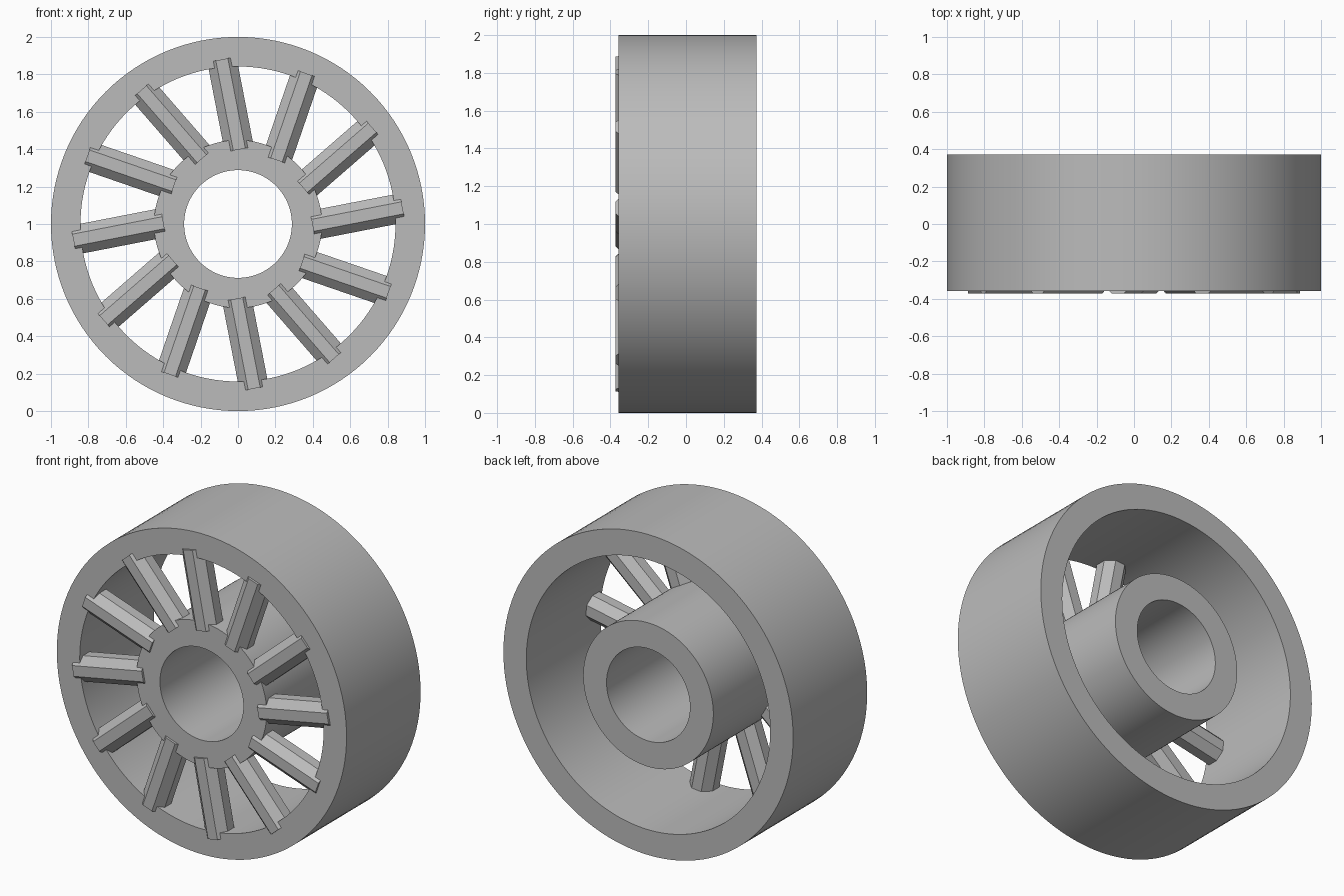
import bpy, bmesh
from math import radians, pi, cos
from mathutils import Matrix, Vector

cube = bpy.data.objects.get("Cube")
if cube:
    bpy.data.objects.remove(cube, do_unlink=True)

# Single plain grey material
GREY = (0.5, 0.5, 0.5, 1)
grey = bpy.data.materials.new("plain_grey")
grey.use_nodes = True
grey.diffuse_color = GREY
grey.node_tree.nodes["Principled BSDF"].inputs["Base Color"].default_value = GREY

FRONT, BACK = -0.358, 0.372
CENTRE = Vector((0, 0, 1))


def add_object(name, bm):
    bmesh.ops.recalc_face_normals(bm, faces=bm.faces)
    mesh = bpy.data.meshes.new(name)
    bm.to_mesh(mesh)
    bm.free()
    mesh.materials.append(grey)
    obj = bpy.data.objects.new(name, mesh)
    bpy.context.collection.objects.link(obj)
    bpy.ops.object.select_all(action='DESELECT')
    obj.select_set(True)
    bpy.context.view_layer.objects.active = obj
    bpy.ops.object.shade_smooth_by_angle(angle=radians(30))
    return obj


def add_tube(name, inner, outer, steps=128):
    """Square-edged tube around the axle, spun from its cross-section."""
    bm = bmesh.new()
    profile = [(inner, FRONT), (outer, FRONT), (outer, BACK), (inner, BACK)]
    verts = [bm.verts.new((0, y, 1 + r)) for r, y in profile]
    edges = [bm.edges.new((verts[i], verts[(i + 1) % 4])) for i in range(4)]
    bmesh.ops.spin(bm, geom=verts + edges, cent=CENTRE, axis=(0, 1, 0),
                   angle=2 * pi, steps=steps)
    bmesh.ops.remove_doubles(bm, verts=bm.verts, dist=0.0005)
    return add_object(name, bm)


add_tube("outer_rim", 0.842, 1.0)
add_tube("hub", 0.288, 0.449)

# Octagonal spokes, set beside the radial line and just proud of the front
SPOKES = 12
APOTHEM = 0.079
SPOKE_START, SPOKE_END, SIDE_OFFSET = 0.39, 0.88, 0.083
SPOKE_FRONT = -0.372
place = Matrix.Translation((SIDE_OFFSET, SPOKE_FRONT + APOTHEM,
                            (SPOKE_START + SPOKE_END) / 2))
flat_forward = Matrix.Rotation(pi / 8, 4, 'Z')
radius = APOTHEM / cos(pi / 8)

for i in range(SPOKES):
    turn = Matrix.Rotation(radians(-11) + i * 2 * pi / SPOKES, 4, 'Y')
    bm = bmesh.new()
    bmesh.ops.create_cone(
        bm, cap_ends=True, segments=8, radius1=radius, radius2=radius,
        depth=SPOKE_END - SPOKE_START,
        matrix=Matrix.Translation(CENTRE) @ turn @ place @ flat_forward)
    add_object(f"spoke_{i + 1}", bm)
